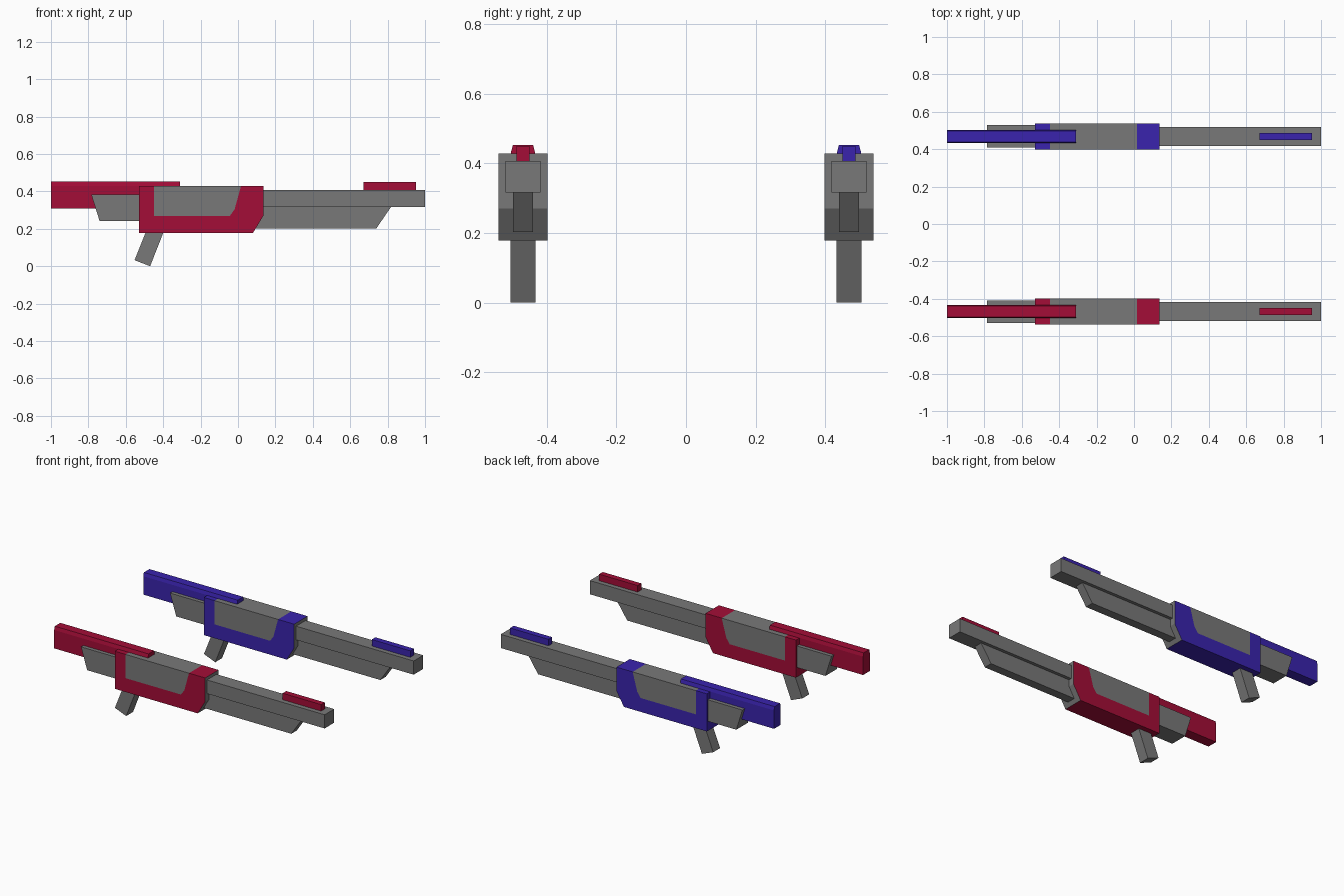
import bpy, bmesh

if "Cube" in bpy.data.objects:
    bpy.data.objects.remove(bpy.data.objects["Cube"])


def material(name, rgb):
    m = bpy.data.materials.new(name)
    m.diffuse_color = (*rgb, 1)
    m.use_nodes = True
    m.node_tree.nodes["Principled BSDF"].inputs["Base Color"].default_value = m.diffuse_color
    return m


GREY = material("grey_metal", (0.19, 0.19, 0.19))
RED = material("crimson", (0.37, 0.004, 0.038))
BLUE = material("indigo", (0.042, 0.017, 0.42))


def prism(bm, pts, half, y, mat=0, skip=(), special=None):
    """Extrude an x-z outline across y. skip: wall edges left out, special: {edge: material}."""
    a = [bm.verts.new((x, y - half, z)) for x, z in pts]
    b = [bm.verts.new((x, y + half, z)) for x, z in pts]
    bm.faces.new(a).material_index = mat
    bm.faces.new(b[::-1]).material_index = mat
    n = len(pts)
    for i in range(n):
        if i not in skip:
            j = (i + 1) % n
            f = bm.faces.new((a[i], b[i], b[j], a[j]))
            f.material_index = (special or {}).get(i, mat)


def finish(name, bm, mats):
    bmesh.ops.remove_doubles(bm, verts=bm.verts, dist=1e-5)
    bmesh.ops.recalc_face_normals(bm, faces=bm.faces)
    me = bpy.data.meshes.new(name)
    bm.to_mesh(me)
    bm.free()
    for m in mats:
        me.materials.append(m)
    ob = bpy.data.objects.new(name, me)
    bpy.context.collection.objects.link(ob)


def part(name, pts, half, y, mat):
    bm = bmesh.new()
    prism(bm, pts, half, y)
    finish(name, bm, [mat])


def rect(x0, x1, z0, z1):
    return [(x0, z0), (x1, z0), (x1, z1), (x0, z1)]


def blaster(tag, y, paint):
    # Receiver: painted frame wrapped around a flush grey panel, grey front end
    panel = [(0.016, 0.428), (-0.018, 0.305), (-0.043, 0.27), (-0.45, 0.27), (-0.45, 0.428)]
    frame = [(-0.53, 0.428), (-0.53, 0.178), (0.08, 0.178), (0.135, 0.27), (0.135, 0.428)] + panel
    bm = bmesh.new()
    prism(bm, frame, 0.07, y, 1, skip=(5, 6, 7, 8), special={2: 0, 3: 0})
    prism(bm, panel, 0.07, y, 0, skip=(0, 1, 2, 3))
    finish("receiver_" + tag, bm, [GREY, paint])

    # Barrel and fore-end
    part("barrel_" + tag, rect(0.1, 1.0, 0.316, 0.407), 0.05, y, GREY)
    part("fore_end_" + tag, [(0.05, 0.203), (0.74, 0.203), (0.82, 0.32), (0.05, 0.32)], 0.029, y, GREY)

    # Sight on the muzzle
    part("front_sight_" + tag, rect(0.67, 0.953, 0.4, 0.45), 0.019, y, paint)

    # Grey rear housing and raked grip
    part("rear_housing_" + tag, [(-0.785, 0.385), (-0.74, 0.242), (-0.5, 0.242), (-0.5, 0.385)], 0.06, y, GREY)
    part("grip_" + tag, [(-0.553, 0.033), (-0.47, 0.0), (-0.393, 0.195), (-0.478, 0.22)], 0.036, y, GREY)

    # Stock rail with bevelled upper edges
    bm = bmesh.new()
    section = [(-0.035, 0.308), (0.035, 0.308), (0.035, 0.43), (0.029, 0.453), (-0.029, 0.453), (-0.035, 0.43)]
    ends = [[bm.verts.new((x, y + dy, z)) for dy, z in section] for x in (-1.0, -0.31)]
    bm.faces.new(ends[0])
    bm.faces.new(ends[1][::-1])
    for i in range(6):
        j = (i + 1) % 6
        bm.faces.new((ends[0][i], ends[1][i], ends[1][j], ends[0][j]))
    finish("stock_rail_" + tag, bm, [paint])


# Matching pair, one in each paint colour
for tag, y, paint in (("red", -0.468, RED), ("blue", 0.468, BLUE)):
    blaster(tag, y, paint)
